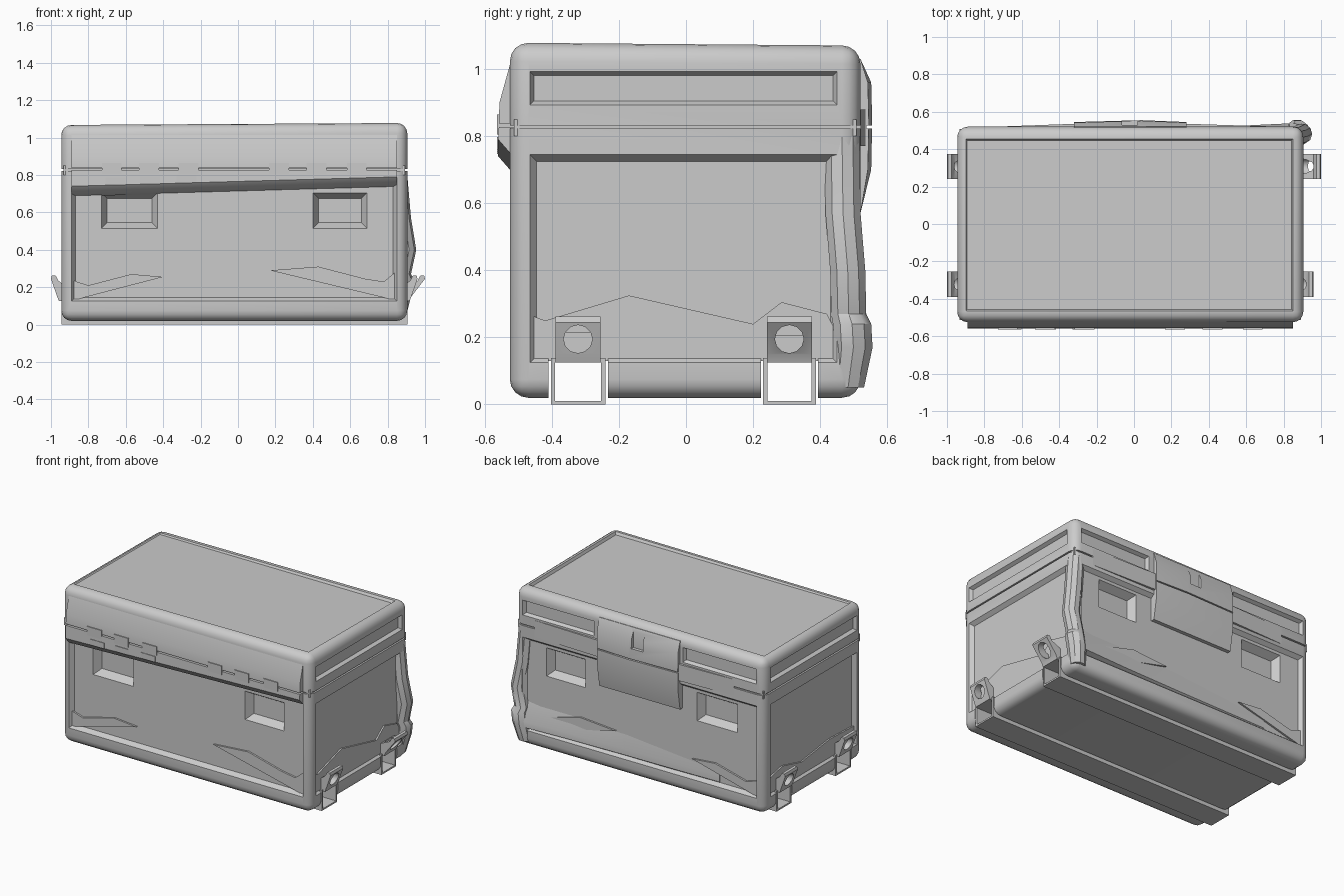
import bpy, bmesh, math

old = bpy.data.objects.get("Cube")
if old:
    bpy.data.objects.remove(old, do_unlink=True)

X0, X1, Y0, Y1 = -0.945, 0.905, -0.525, 0.52

grey = bpy.data.materials.new("dull grey metal")
grey.use_nodes = True
grey.diffuse_color = (0.6, 0.6, 0.6, 1)
grey.node_tree.nodes["Principled BSDF"].inputs["Base Color"].default_value = (0.6, 0.6, 0.6, 1)


def finish(name, bm):
    bmesh.ops.recalc_face_normals(bm, faces=bm.faces)
    mesh = bpy.data.meshes.new(name)
    bm.to_mesh(mesh)
    bm.free()
    mesh.materials.append(grey)
    ob = bpy.data.objects.new(name, mesh)
    bpy.context.collection.objects.link(ob)
    return ob


def loft(name, rings):
    """Skin a closed solid through rings of equal point count."""
    bm = bmesh.new()
    rows = [[bm.verts.new(p) for p in ring] for ring in rings]
    n = len(rows[0])
    for a, b in zip(rows, rows[1:]):
        for i in range(n):
            bm.faces.new((a[i], a[(i + 1) % n], b[(i + 1) % n], b[i]))
    bm.faces.new(rows[0])
    bm.faces.new(rows[-1])
    return finish(name, bm)


def place(axis, w, u, v):
    return {"x": (w, u, v), "y": (u, w, v), "z": (u, v, w)}[axis]


def rect(axis, w, us, vs, inset=0):
    a, b, c, d = us[0] + inset, us[1] - inset, vs[0] + inset, vs[1] - inset
    return [place(axis, w, u, v) for u, v in ((a, c), (b, c), (b, d), (a, d))]


def box(name, xs, ys, zs):
    return loft(name, [rect("z", z, xs, ys) for z in zs])


def cut(ob, cutter):
    """Subtract the cutter from the part, then discard it."""
    cutter.hide_render = True
    mod = ob.modifiers.new("cut", "BOOLEAN")
    mod.operation, mod.solver, mod.object = "DIFFERENCE", "EXACT", cutter
    graph = bpy.context.evaluated_depsgraph_get()
    ob.data = bpy.data.meshes.new_from_object(ob.evaluated_get(graph))
    ob.modifiers.clear()
    bpy.data.objects.remove(cutter, do_unlink=True)


def recess(ob, axis, side, face, us, vs, depth, slope=0.02):
    """Sink a sloped-wall panel into one side of a part."""
    cut(ob, loft("cutter", [rect(axis, face + side * 0.1, us, vs), rect(axis, face, us, vs),
                            rect(axis, face - side * depth, us, vs, slope)]))


def rounded_box(name, z0, z1, flat_z):
    """Box with rounded edges except around its flat mating side."""
    bm = bmesh.new()
    bmesh.ops.create_cube(bm, size=1)
    for v in bm.verts:
        v.co = (X1 if v.co.x > 0 else X0, Y1 if v.co.y > 0 else Y0, z1 if v.co.z > 0 else z0)
    edges = [e for e in bm.edges if any(abs(v.co.z - flat_z) > 0.01 for v in e.verts)]
    bmesh.ops.bevel(bm, geom=edges, offset=0.055, segments=4, profile=0.5, affect="EDGES")
    return finish(name, bm)


def plate(name, axis, w0, w1, outline):
    return loft(name, [[place(axis, w, u, v) for u, v in outline] for w in (w0, w1)])


PANEL_X, PANEL_Y = (-0.89, 0.85), (-0.465, 0.45)
RAILS = ((-0.403, -0.24), (0.23, 0.387))

# Lower body with sunken side panels and grip pockets
body = rounded_box("body", 0.02, 0.822, 0.822)
for side, face in ((-1, X0), (1, X1)):
    recess(body, "x", side, face, PANEL_Y, (0.125, 0.745), 0.025)
recess(body, "y", -1, Y0, PANEL_X, (0.125, 0.775), 0.03)
recess(body, "y", 1, Y1, PANEL_X, (0.125, 0.745), 0.025)
for side, face in ((-1, Y0 + 0.03), (1, Y1 - 0.025)):
    for us in ((-0.73, -0.43), (0.4, 0.69)):
        recess(body, "y", side, face, us, (0.515, 0.705), 0.05, 0.03)

# Two hollow rails running under the body
for label, (a, b) in zip(("front", "back"), RAILS):
    cut(body, box("cutter", (-1.2, 1.2), (a - 0.007, b + 0.007), (-0.1, 0.145)))
    rail = box(label + "_rail", (X0, X1), (a, b), (0, 0.138))
    cut(rail, box("cutter", (-1.2, 1.2), (a + 0.013, b - 0.013), (0.011, 0.125)))

# Lid with rim, side panels and a slightly kicked-up corner
lid = rounded_box("lid", 0.832, 1.06, 0.832)
for side, face in ((-1, X0), (1, X1)):
    recess(lid, "x", side, face, PANEL_Y, (0.893, 0.992), 0.022, 0.012)
for us in ((0.32, 0.85), (-0.89, -0.34)):
    recess(lid, "y", 1, Y1, us, (0.893, 0.992), 0.022, 0.012)
recess(lid, "z", 1, 1.06, (-0.9, 0.85), (-0.465, 0.455), 0.008, 0.008)
for v in lid.data.vertices:
    if v.co.z > 1.0:
        v.co.z += 0.008 * (0.5 - v.co.y) + (0.01 if v.co.x > 0.845 else 0)
box("seam_core", (X0 + 0.012, X1 - 0.012), (Y0 + 0.012, Y1 - 0.012), (0.80, 0.85))

# Bulging front skirt, split at the seam and drooping to one end
def skirt(name, profile, droops):
    loft(name, [[(x, y, z - d * k) for y, z, k in profile] for x, d in zip(PANEL_X, droops)])

skirt("upper_skirt", [(-0.49, 1.03, 0), (-0.523, 1.02, 0), (-0.556, 0.9, 0),
                      (-0.558, 0.837, 0), (-0.49, 0.837, 0)], (0, 0))
skirt("lower_skirt", [(-0.49, 0.827, 0), (-0.558, 0.827, 0), (-0.56, 0.79, 1),
                      (-0.525, 0.75, 1), (-0.485, 0.735, 1)], (0.05, 0))

# Interlocking teeth along the front seam
for i, x in enumerate((-0.675, -0.475, -0.265, 0.22, 0.42, 0.635)):
    box(f"seam_tooth_{i}", (x - 0.053, x + 0.053), (-0.563, -0.5), (0.805, 0.865))
for i, x in enumerate((-0.655, -0.47, -0.275)):
    z = 0.795 + 0.03 * x
    box(f"lower_tooth_{i}", (x - 0.053, x + 0.053), (-0.563, -0.5), (z - 0.028, z + 0.01))

# Bent cover plate at the back with a notch, and shallow wings beside it
cover = [(0.48, 1.03), (0.52, 1.03), (0.542, 0.96), (0.545, 0.84), (0.542, 0.7), (0.52, 0.57), (0.48, 0.57)]
back = loft("back_cover", [[(x, y + (0.01 if y > 0.53 else 0) * k, z) for y, z in cover]
                           for x, k in ((-0.32, 0), (0.04, 1), (0.28, 0))])
cut(back, box("cutter", (-0.065, 0.02), (0.53, 0.6), (0.9, 1.1)))
cut(back, box("cutter", (-0.4, 0.4), (0.538, 0.6), (0.823, 0.831)))
for name, xa, xb in (("right_wing", -0.72, -0.31), ("left_wing", 0.76, 0.27)):
    loft(name, [[(xa, y, z) for y, z in ((0.5, 0.88), (0.521, 0.88), (0.521, 0.77), (0.5, 0.77))],
                [(xb, y, z) for y, z in ((0.5, 0.88), (0.536, 0.88), (0.536, 0.77), (0.5, 0.77))]])

# Crumpled corner post swelling outward
rings = []
for z, dx, dy, r in ((0.8, 0, 0, 0.055), (0.57, 0.02, 0.003, 0.055), (0.4, 0.048, 0.017, 0.055),
                     (0.27, 0.02, 0.02, 0.055), (0.24, 0.03, 0.03, 0.06),
                     (0.17, 0.02, 0.034, 0.06), (0.05, 0, 0.018, 0.05)):
    rings.append([(X1 - 0.055 + dx + r * math.cos(t * math.pi / 5),
                   Y1 - 0.055 + dy + r * math.sin(t * math.pi / 5), z) for t in range(10)])
loft("bent_corner_post", rings)

# Torn reinforcing sheets above the base
plate("left_torn_sheet", "x", 0.87, 0.89,
      [(-0.46, 0.13), (-0.46, 0.265), (-0.42, 0.25), (-0.17, 0.325), (0.2, 0.24),
       (0.285, 0.305), (0.42, 0.27), (0.445, 0.22), (0.445, 0.13)])
plate("right_torn_sheet", "x", -0.91, -0.93,
      [(-0.46, 0.13), (-0.46, 0.25), (-0.2, 0.26), (0.1, 0.22), (0.3, 0.27), (0.445, 0.24), (0.445, 0.13)])
for name, y0, y1 in (("front", -0.49, -0.507), ("back", 0.49, 0.507)):
    plate(name + "_torn_sheet_right", "y", y0, y1,
          [(-0.88, 0.13), (-0.88, 0.235), (-0.8, 0.21), (-0.57, 0.27), (-0.4, 0.255)])
    plate(name + "_torn_sheet_left", "y", y0, y1,
          [(0.84, 0.13), (0.84, 0.28), (0.78, 0.23), (0.68, 0.245), (0.43, 0.31), (0.17, 0.29)])

# Buckled ridge along the lower back
loft("back_buckle", [[(x, 0.48, 0.13), (x, 0.5 + d, 0.15), (x, 0.5 + d, 0.19), (x, 0.48, 0.36)]
                     for x, d in ((-0.6, 0), (0.1, 0.012), (0.5, 0.022), (0.87, 0.04))])

# Flared tie-down lugs with an eye, two at each end
flare = {("right", "front"): 0.055, ("right", "back"): 0.055,
         ("left", "front"): 0.055, ("left", "back"): 0.095}
for (end, row), out in flare.items():
    base, s = (X0, -1) if end == "right" else (X1, 1)
    yc = -0.322 if row == "front" else 0.308
    section = [(-0.045, 0.125), (0.012, 0.125), (0.022, 0.15), (out, 0.245), (out - 0.005, 0.262),
               (out - 0.025, 0.262), (out - 0.04, 0.235), (-0.045, 0.19)]
    lug = loft(f"{end}_{row}_lug", [[(base + s * x, yc + dy, z) for x, z in section] for dy in (-0.067, 0.067)])
    eye = [(yc + 0.043 * math.cos(t * math.pi / 6), 0.195 + 0.042 * math.sin(t * math.pi / 6)) for t in range(12)]
    cut(lug, plate("cutter", "x", base - s * 0.01, base + s * 0.2, eye))

# Soft shading with crisp edges
bpy.ops.object.select_all(action="DESELECT")
for ob in bpy.context.collection.objects:
    if ob.type == "MESH" and grey.name in ob.data.materials:
        ob.select_set(True)
        bpy.context.view_layer.objects.active = ob
bpy.ops.object.shade_smooth_by_angle(angle=math.radians(32))
